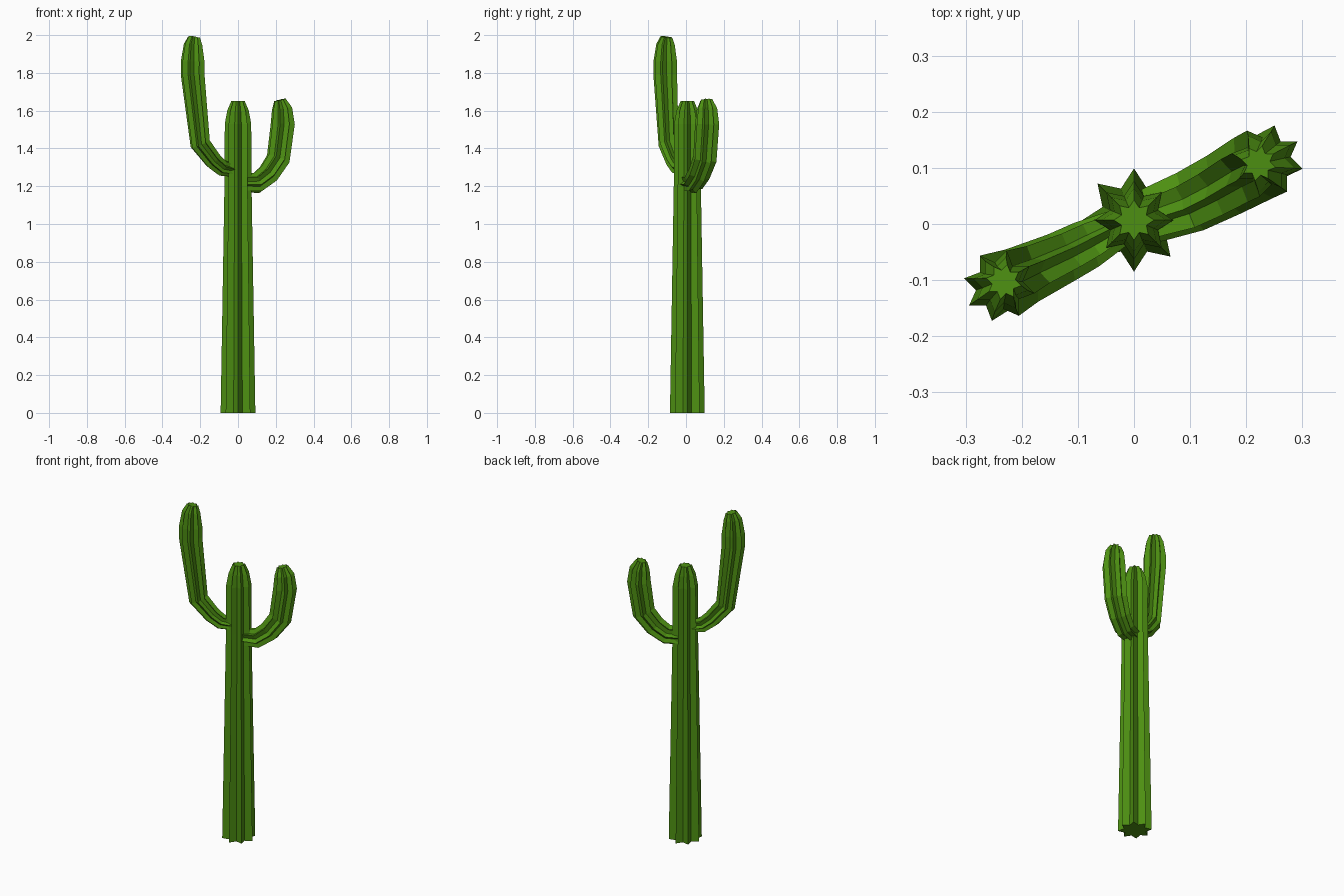
import bpy, bmesh, math
from mathutils import Vector

if "Cube" in bpy.data.objects:
    bpy.data.objects.remove(bpy.data.objects["Cube"])

green = bpy.data.materials.new("cactus green")
green.diffuse_color = (0.075, 0.28, 0.006, 1)
green.use_nodes = True
green.node_tree.nodes["Principled BSDF"].inputs["Base Color"].default_value = green.diffuse_color


def ribbed_tube(name, path, azimuth, phase=0.0, points=8, valley=0.66):
    """Sweep a star cross-section along (x, y, z, radius) stations."""
    bm = bmesh.new()
    side = Vector((-math.sin(azimuth), math.cos(azimuth), 0))
    pos = [Vector(p[:3]) for p in path]
    rings = []
    for i, p in enumerate(path):
        # mean direction of the neighbouring segments
        t = Vector()
        if i > 0:
            t += (pos[i] - pos[i - 1]).normalized()
        if i < len(path) - 1:
            t += (pos[i + 1] - pos[i]).normalized()
        t.normalize()
        s = (side - t * side.dot(t)).normalized()
        out = s.cross(t)
        ring = []
        for k in range(points * 2):
            a = phase + math.pi * k / points
            r = p[3] * (valley if k % 2 else 1)
            ring.append(bm.verts.new(pos[i] + out * r * math.cos(a) + s * r * math.sin(a)))
        rings.append(ring)
    n = points * 2
    for a, b in zip(rings, rings[1:]):
        for k in range(n):
            bm.faces.new((a[k], a[(k + 1) % n], b[(k + 1) % n], b[k]))
    bm.faces.new(rings[0][::-1])
    bm.faces.new(rings[-1])
    bmesh.ops.recalc_face_normals(bm, faces=bm.faces)
    mesh = bpy.data.meshes.new(name)
    bm.to_mesh(mesh)
    bm.free()
    mesh.materials.append(green)
    obj = bpy.data.objects.new(name, mesh)
    bpy.context.collection.objects.link(obj)
    return obj


# Trunk: slow taper, domed flat-topped end
ribbed_tube("trunk", [(0, 0.007, z, r) for z, r in
            ((0, 0.092), (1.25, 0.071), (1.53, 0.07), (1.6, 0.057), (1.65, 0.036))], 0)

# Tall arm on the left
ribbed_tube("tall_arm", [
    (-0.03, -0.008, 1.285, 0.035), (-0.085, -0.037, 1.297, 0.045),
    (-0.13, -0.06, 1.335, 0.048), (-0.20, -0.092, 1.425, 0.055),
    (-0.24, -0.11, 1.79, 0.064), (-0.24, -0.11, 1.86, 0.064),
    (-0.238, -0.108, 1.95, 0.05), (-0.232, -0.103, 1.99, 0.032)],
    math.radians(205), math.radians(8))

# Short arm on the right, its tip leaning back to the trunk
ribbed_tube("short_arm", [
    (0.03, 0.015, 1.217, 0.05), (0.10, 0.04, 1.218, 0.057),
    (0.16, 0.07, 1.265, 0.06), (0.213, 0.10, 1.345, 0.064),
    (0.237, 0.112, 1.53, 0.065), (0.233, 0.111, 1.61, 0.055),
    (0.222, 0.108, 1.657, 0.032)],
    math.radians(25), math.radians(8))
